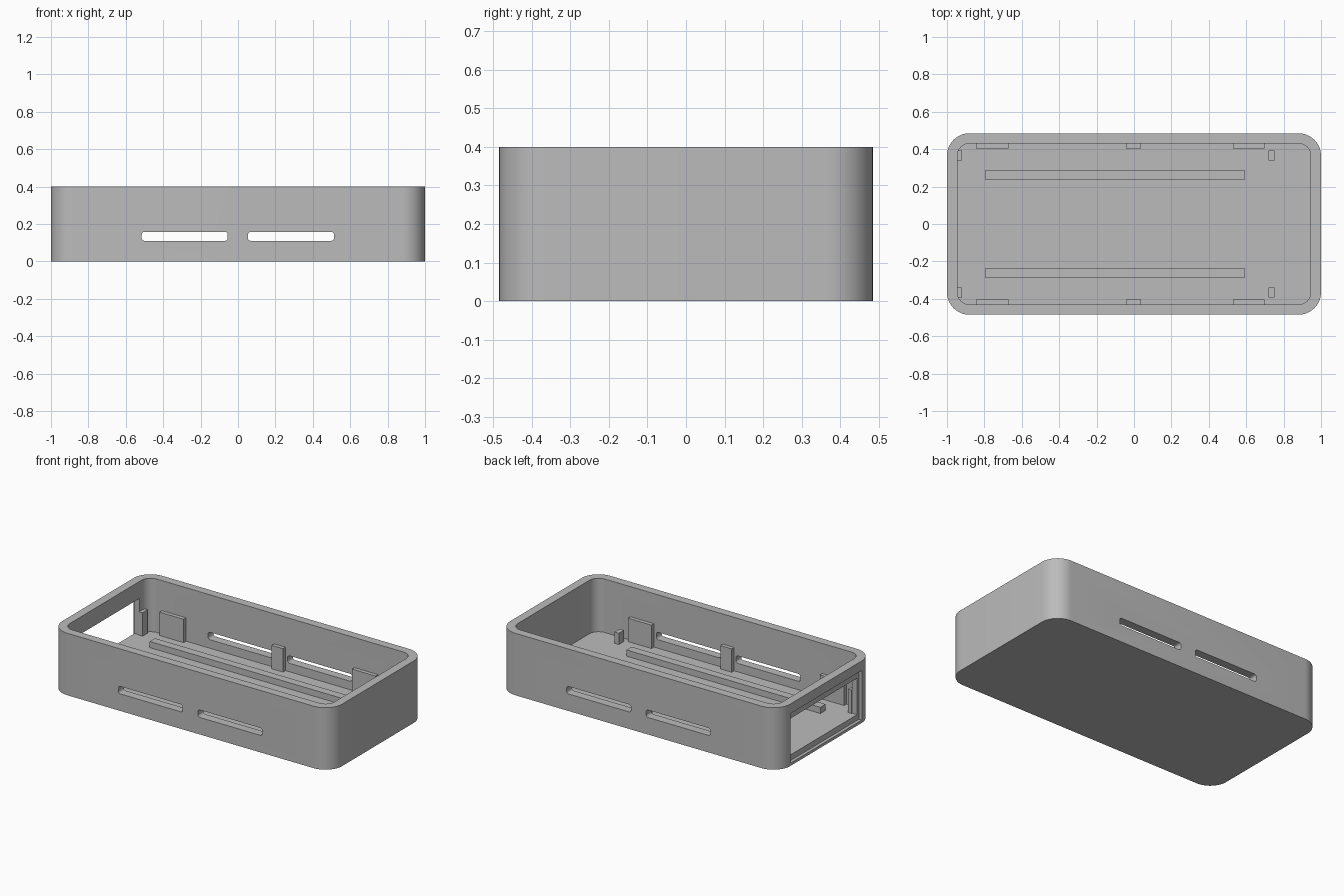
import bpy, bmesh
from math import radians
from mathutils import Matrix

cube = bpy.data.objects.get("Cube")
if cube:
    bpy.data.objects.remove(cube, do_unlink=True)

grey = bpy.data.materials.new("plain grey")
grey.use_nodes = True
colour = (0.5, 0.5, 0.5, 1)
grey.diffuse_color = colour
grey.node_tree.nodes["Principled BSDF"].inputs["Base Color"].default_value = colour


def box(name, x, y, z, radius=0, axis=2, segments=12):
    """Box between (min, max) ranges, with the edges along one axis rounded."""
    bm = bmesh.new()
    bmesh.ops.create_cube(bm, size=1)
    size = [r[1] - r[0] for r in (x, y, z)]
    centre = [(r[1] + r[0]) / 2 for r in (x, y, z)]
    bm.transform(Matrix.Translation(centre) @ Matrix.Diagonal((*size, 1)))
    if radius:
        edges = [e for e in bm.edges
                 if abs(e.verts[0].co[axis] - e.verts[1].co[axis]) > 1e-4]
        bmesh.ops.bevel(bm, geom=edges, offset=radius, segments=segments,
                        profile=0.5, affect='EDGES')
    mesh = bpy.data.meshes.new(name)
    bm.to_mesh(mesh)
    bm.free()
    mesh.materials.append(grey)
    obj = bpy.data.objects.new(name, mesh)
    bpy.context.collection.objects.link(obj)
    return obj


def cut(target, cutter):
    """Subtract the cutter from the target and discard the cutter."""
    bpy.context.view_layer.objects.active = target
    mod = target.modifiers.new("cut", 'BOOLEAN')
    mod.operation = 'DIFFERENCE'
    mod.solver = 'EXACT'
    mod.object = cutter
    bpy.ops.object.modifier_apply(modifier=mod.name)
    bpy.data.objects.remove(cutter, do_unlink=True)


FLOOR = 0.055

# Open tray with rounded corners
case = box("case_shell", (-1, 1), (-0.485, 0.485), (0, 0.4), 0.12)
cut(case, box("cavity", (-0.945, 0.945), (-0.43, 0.43), (FLOOR, 0.5), 0.065))

# Vent slots through both long walls
for x in ((-0.515, -0.055), (0.053, 0.513)):
    cut(case, box("slot", x, (-0.6, 0.6), (0.11, 0.158), 0.015, 1, 4))

# Stepped window in the end wall
cut(case, box("window_recess", (-1.1, -0.98), (-0.365, 0.365), (0.018, 0.338)))
cut(case, box("window", (-1.1, -0.9), (-0.345, 0.345), (FLOOR, 0.29)))

bpy.ops.object.select_all(action='DESELECT')
case.select_set(True)
bpy.context.view_layer.objects.active = case
bpy.ops.object.shade_smooth_by_angle(angle=radians(30))

# Inner fittings, repeated on both long sides (bases sunk slightly into the shell)
BASE = FLOOR - 0.005
fittings = {
    "floor_rail": ((-0.795, 0.59), (0.235, 0.288), 0.095),
    "window_post": ((-0.945, -0.92), (0.34, 0.392), 0.206),
    "stop_post": ((0.718, 0.75), (0.34, 0.392), 0.128),
    "wall_tab_end": ((-0.845, -0.672), (0.405, 0.435), 0.206),
    "wall_tab_middle": ((-0.043, 0.038), (0.405, 0.435), 0.206),
    "wall_tab_far": ((0.53, 0.698), (0.405, 0.435), 0.206),
}
for name, (x, (near, far), top) in fittings.items():
    box(name + "_back", x, (near, far), (BASE, top))
    box(name + "_front", x, (-far, -near), (BASE, top))
